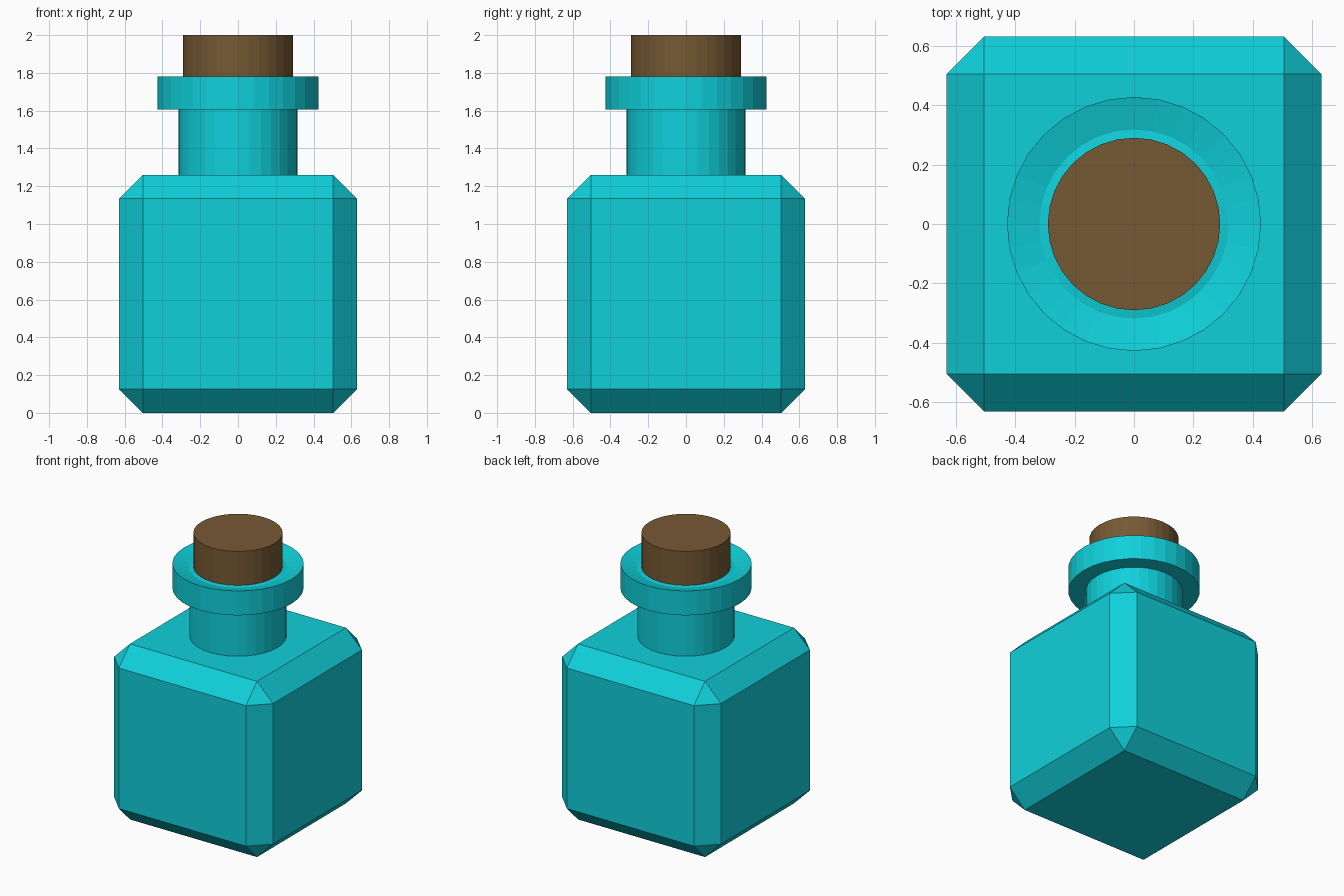
import bpy, bmesh
from math import cos, sin, pi

if "Cube" in bpy.data.objects:
    bpy.data.objects.remove(bpy.data.objects["Cube"])

SIDES = 32


def material(name, rgb):
    m = bpy.data.materials.new(name)
    m.diffuse_color = (*rgb, 1.0)
    m.use_nodes = True
    m.node_tree.nodes["Principled BSDF"].inputs["Base Color"].default_value = m.diffuse_color
    return m


def add_object(name, bm, mat):
    bmesh.ops.recalc_face_normals(bm, faces=bm.faces)
    mesh = bpy.data.meshes.new(name)
    bm.to_mesh(mesh)
    bm.free()
    mesh.materials.append(mat)
    obj = bpy.data.objects.new(name, mesh)
    bpy.context.collection.objects.link(obj)
    return obj


def lathe(name, profile, mat):
    """Turn (radius, z) points around the z axis and cap both ends."""
    bm = bmesh.new()
    rings = [[bm.verts.new((r * cos(2 * pi * i / SIDES), r * sin(2 * pi * i / SIDES), z))
              for i in range(SIDES)] for r, z in profile]
    for a, b in zip(rings, rings[1:]):
        for i in range(SIDES):
            j = (i + 1) % SIDES
            bm.faces.new((a[i], a[j], b[j], b[i]))
    bm.faces.new(rings[0][::-1])
    bm.faces.new(rings[-1])
    return add_object(name, bm, mat)


glass = material("glass", (0.005, 0.63, 0.70))
cork = material("cork", (0.18, 0.10, 0.034))

# Square bottle body with chamfered edges
bm = bmesh.new()
bmesh.ops.create_cube(bm, size=1.26)
bmesh.ops.translate(bm, verts=bm.verts, vec=(0, 0, 0.63))
body = add_object("bottle_body", bm, glass)
bevel = body.modifiers.new("chamfer", 'BEVEL')
bevel.width = 0.126
bevel.segments = 1

# Round neck with a wide lip, dished slightly around the stopper
lathe("neck_and_lip", [(0.315, 1.25), (0.315, 1.605), (0.427, 1.605), (0.427, 1.78),
                       (0.318, 1.752), (0.28, 1.758)], glass)

# Cork stopper
lathe("cork_stopper", [(0.29, 1.62), (0.29, 2.0)], cork)
